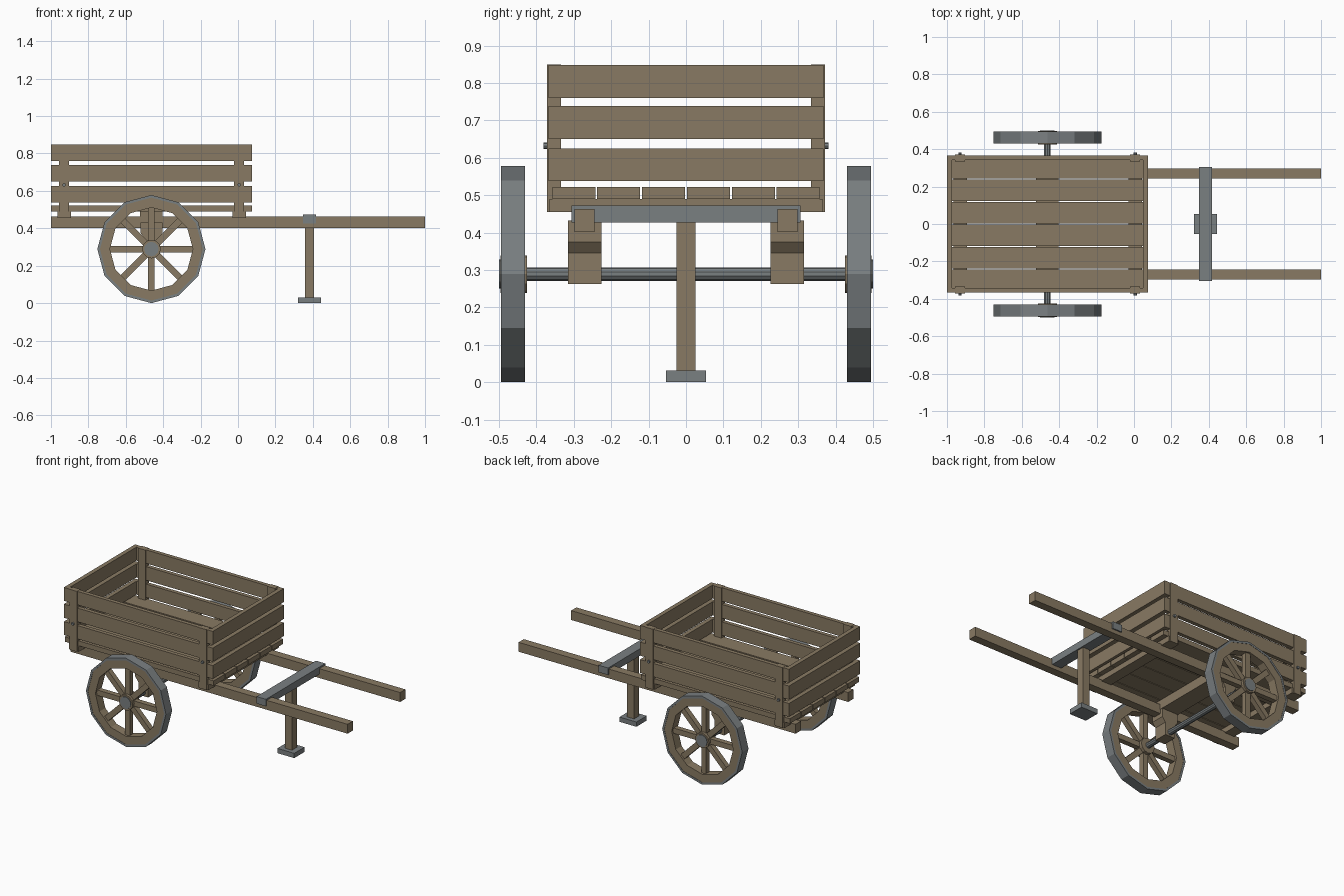
import bpy, bmesh, math
from mathutils import Matrix, Vector

if "Cube" in bpy.data.objects:
    bpy.data.objects.remove(bpy.data.objects["Cube"])


def material(name, rgb):
    m = bpy.data.materials.new(name)
    m.diffuse_color = (*rgb, 1)
    m.use_nodes = True
    m.node_tree.nodes["Principled BSDF"].inputs["Base Color"].default_value = m.diffuse_color
    return m


WOOD = material("weathered wood", (0.25, 0.195, 0.125))
IRON = material("grey iron", (0.195, 0.215, 0.222))


def finish(name, bm, mat):
    bmesh.ops.recalc_face_normals(bm, faces=bm.faces)
    me = bpy.data.meshes.new(name)
    bm.to_mesh(me)
    bm.free()
    me.materials.append(mat)
    ob = bpy.data.objects.new(name, me)
    bpy.context.collection.objects.link(ob)
    return ob


def box(name, x, y, z, mat=WOOD):
    """Box from (min, max) ranges on each axis."""
    bm = bmesh.new()
    bmesh.ops.create_cube(bm, size=1)
    for v in bm.verts:
        v.co = Vector([r[0] if c < 0 else r[1] for c, r in zip(v.co, (x, y, z))])
    return finish(name, bm, mat)


def extrude_xz(name, pts, y, mat=WOOD):
    """Profile in the x-z plane, extruded along y."""
    bm = bmesh.new()
    f = bm.faces.new([bm.verts.new((px, y[0], pz)) for px, pz in pts])
    new = bmesh.ops.extrude_face_region(bm, geom=[f])["geom"]
    bmesh.ops.translate(bm, vec=(0, y[1] - y[0], 0),
                        verts=[v for v in new if isinstance(v, bmesh.types.BMVert)])
    return finish(name, bm, mat)


def rod(name, x, z, r, y, sides=12, mat=IRON):
    pts = [(x + r * math.sin(2 * math.pi * i / sides), z + r * math.cos(2 * math.pi * i / sides))
           for i in range(sides)]
    return extrude_xz(name, pts, y, mat)


def ring(name, x, z, r_in, r_out, y, sides=12, mat=WOOD):
    bm = bmesh.new()
    loops = []
    for i in range(sides):
        a = 2 * math.pi * i / sides
        loops.append([bm.verts.new((x + r * math.sin(a), yy, z + r * math.cos(a)))
                      for r, yy in ((r_in, y[0]), (r_out, y[0]), (r_out, y[1]), (r_in, y[1]))])
    for i in range(sides):
        a, b = loops[i], loops[(i + 1) % sides]
        for k in range(4):
            n = (k + 1) % 4
            bm.faces.new((a[k], a[n], b[n], b[k]))
    return finish(name, bm, mat)


def side(s, a, b):
    return tuple(sorted((s * a, s * b)))


X0, X1 = -1.0, 0.075          # cargo box ends
POSTS = (-0.93, 0.006)        # post centres
AX, AZ = -0.463, 0.289        # axle centre

# floor boards
for i in range(6):
    y = -0.30 + 0.12 * i
    box(f"floor_board_{i + 1}", (X0, X1), (y - 0.0575, y + 0.0575), (0.49, 0.522))

# joists under the floor
for i, x in enumerate(POSTS):
    box(f"floor_joist_{i + 1}", (x - 0.036, x + 0.036), (-0.365, 0.365), (0.455, 0.49))
box("axle_joist", (AX - 0.06, AX + 0.06), (-0.30, 0.30), (0.43, 0.49))

# slatted walls
for i, z in enumerate(((0.538, 0.625), (0.65, 0.739), (0.76, 0.848))):
    for s, n in ((-1, "front"), (1, "back")):
        box(f"{n}_slat_{i + 1}", (X0 + 0.028, X1 - 0.028), side(s, 0.341, 0.367), z)
    box(f"left_end_slat_{i + 1}", (X0, X0 + 0.028), (-0.367, 0.367), z)
    box(f"right_end_slat_{i + 1}", (X1 - 0.028, X1), (-0.367, 0.367), z)

for s, n in ((-1, "front"), (1, "back")):
    # corner posts with bolts
    for i, x in enumerate(POSTS):
        box(f"{n}_post_{i + 1}", (x - 0.027, x + 0.027), side(s, 0.334, 0.371), (0.455, 0.849))
        rod(f"{n}_bolt_{i + 1}", x, 0.632, 0.009, side(s, 0.36, 0.381), 8)

    # long shaft
    box(f"{n}_shaft", (-1, 1), side(s, 0.244, 0.298), (0.402, 0.463))

    # tapered bearing block holding the axle
    half = ((-0.058, 0.432), (-0.058, 0.375), (-0.035, 0.345), (-0.035, 0.263))
    pts = [(AX + px, pz) for px, pz in half] + [(AX - px, pz) for px, pz in reversed(half)]
    extrude_xz(f"{n}_bearing_block", pts, side(s, 0.226, 0.316))

    # wheel: iron tyre, wooden rim, spokes, hub and cap
    ring(f"{n}_tyre", AX, AZ, 0.275, 0.289, side(s, 0.43, 0.494), mat=IRON)
    ring(f"{n}_rim", AX, AZ, 0.222, 0.276, side(s, 0.432, 0.492))
    bm = bmesh.new()
    for k in range(8):
        m = (Matrix.Translation((AX, s * 0.462, AZ)) @ Matrix.Rotation(k * math.pi / 4, 4, "Y")
             @ Matrix.Translation((0, 0, 0.135)) @ Matrix.Diagonal((0.035, 0.034, 0.21, 1)))
        bmesh.ops.create_cube(bm, size=1, matrix=m)
    finish(f"{n}_spokes", bm, WOOD)
    rod(f"{n}_hub", AX, AZ, 0.05, side(s, 0.425, 0.496), mat=WOOD)
    rod(f"{n}_hub_cap", AX, AZ, 0.039, side(s, 0.48, 0.5))

# axle
rod("axle", AX, AZ, 0.018, (-0.45, 0.45), 10)

# crossbar and prop stand
box("crossbar", (0.348, 0.416), (-0.306, 0.306), (0.427, 0.473), IRON)
box("stand_leg", (0.357, 0.407), (-0.025, 0.025), (0.02, 0.43))
box("stand_foot", (0.321, 0.443), (-0.053, 0.053), (0, 0.031), IRON)
